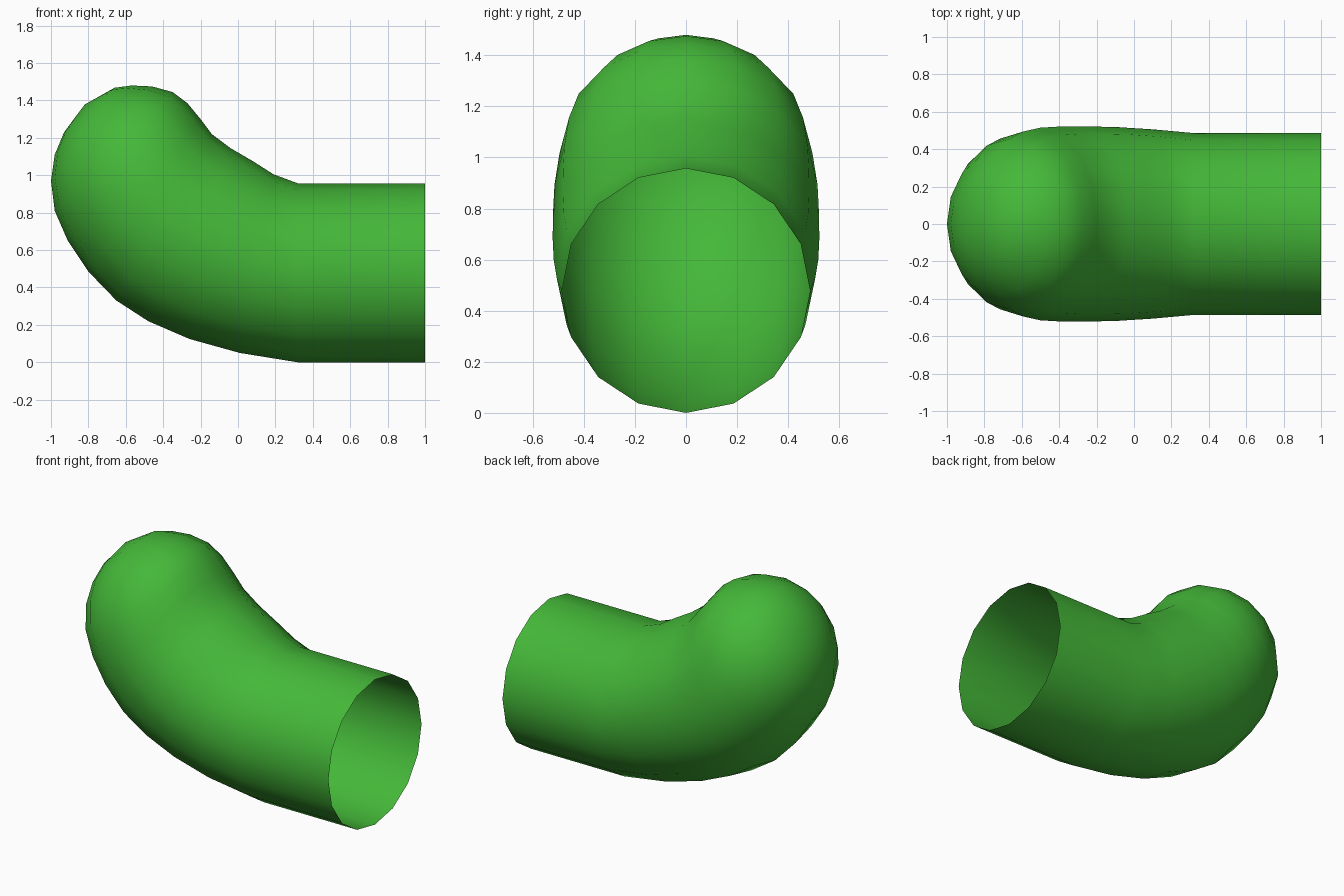
import bpy, bmesh
from math import sin, cos, pi

if "Cube" in bpy.data.objects:
    bpy.data.objects.remove(bpy.data.objects["Cube"])

SIDES = 16

# Lower/outer edge point (x, z), upper/inner edge point (x, z), half width in y
rings = [
    ((1.00, 0.00), (1.00, 0.957), 0.486),
    ((0.32, 0.00), (0.32, 0.957), 0.486),
    ((0.01, 0.05), (0.19, 1.005), 0.506),
    ((-0.26, 0.125), (0.08, 1.075), 0.518),
    ((-0.48, 0.22), (-0.04, 1.145), 0.522),
    ((-0.65, 0.33), (-0.14, 1.22), 0.521),
    ((-0.80, 0.485), (-0.20, 1.30), 0.515),
    ((-0.91, 0.65), (-0.27, 1.385), 0.495),
    ((-0.98, 0.81), (-0.35, 1.445), 0.455),
    ((-1.00, 0.97), (-0.46, 1.475), 0.380),
    ((-0.98, 1.11), (-0.57, 1.48), 0.285),
    ((-0.93, 1.23), (-0.66, 1.468), 0.185),
]
tip = (-0.82, 0, 1.378)

# Bent pipe skinned from round rings, open at the right end
bm = bmesh.new()
loops = []
for (x0, z0), (x1, z1), w in rings:
    loop = []
    for i in range(SIDES):
        a = 2 * pi * i / SIDES
        t = (1 + cos(a)) / 2
        loop.append(bm.verts.new((x0 + (x1 - x0) * t, w * sin(a), z0 + (z1 - z0) * t)))
    loops.append(loop)
for a, b in zip(loops, loops[1:]):
    for i in range(SIDES):
        j = (i + 1) % SIDES
        bm.faces.new((a[i], a[j], b[j], b[i]))

# Rounded closed end
pole = bm.verts.new(tip)
for i in range(SIDES):
    bm.faces.new((loops[-1][i], loops[-1][(i + 1) % SIDES], pole))

# Wind the faces outward and shade smooth
bm.normal_update()
if max(bm.faces, key=lambda f: f.calc_center_median().z).normal.z < 0:
    bmesh.ops.reverse_faces(bm, faces=bm.faces[:])
for f in bm.faces:
    f.smooth = True

mesh = bpy.data.meshes.new("bent_pipe")
bm.to_mesh(mesh)
bm.free()
pipe = bpy.data.objects.new("bent_pipe", mesh)
bpy.context.collection.objects.link(pipe)

green = bpy.data.materials.new("green")
green.diffuse_color = (0.058, 0.48, 0.04, 1)
green.use_nodes = True
green.node_tree.nodes["Principled BSDF"].inputs["Base Color"].default_value = green.diffuse_color
mesh.materials.append(green)
